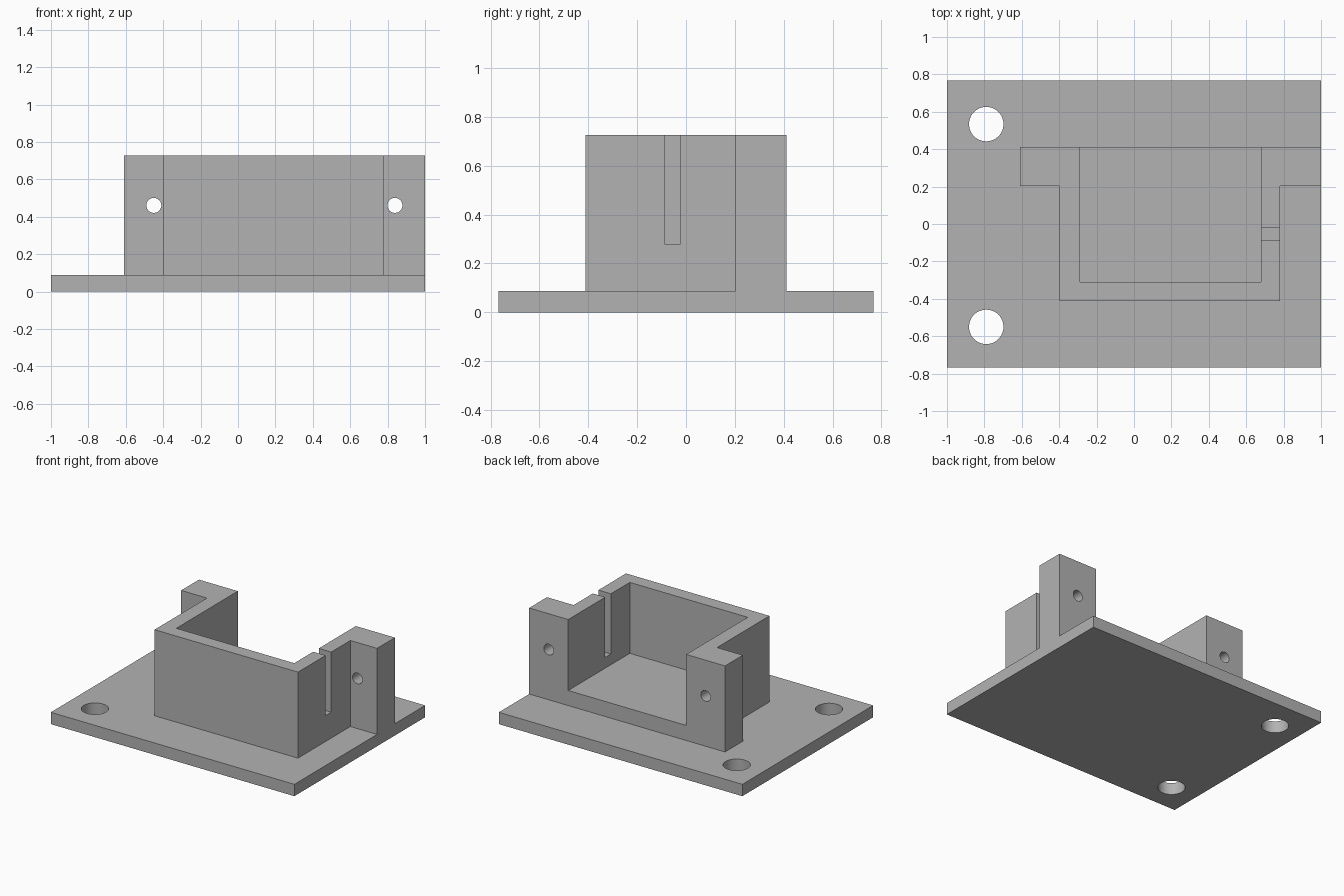
import bpy, bmesh, math

if "Cube" in bpy.data.objects:
    bpy.data.objects.remove(bpy.data.objects["Cube"])

BASE_TOP, TOP, FLOOR = 0.088, 0.727, 0.2

grey = bpy.data.materials.new("plain_grey")
grey.diffuse_color = (0.45, 0.45, 0.45, 1)
grey.use_nodes = True
grey.node_tree.nodes["Principled BSDF"].inputs["Base Color"].default_value = grey.diffuse_color


def prism(name, outline, z0, z1):
    """Extrude a flat outline upward into a closed solid."""
    bm = bmesh.new()
    face = bm.faces.new([bm.verts.new((x, y, z0)) for x, y in outline])
    top = bmesh.ops.extrude_face_region(bm, geom=[face])["geom"]
    bmesh.ops.translate(bm, vec=(0, 0, z1 - z0),
                        verts=[v for v in top if isinstance(v, bmesh.types.BMVert)])
    bmesh.ops.recalc_face_normals(bm, faces=bm.faces)
    mesh = bpy.data.meshes.new(name)
    bm.to_mesh(mesh)
    bm.free()
    mesh.materials.append(grey)
    ob = bpy.data.objects.new(name, mesh)
    bpy.context.collection.objects.link(ob)
    return ob


def box(name, x0, x1, y0, y1, z0, z1):
    return prism(name, [(x0, y0), (x1, y0), (x1, y1), (x0, y1)], z0, z1)


def cylinder(name, r, depth, loc, rot=(0, 0, 0)):
    bpy.ops.mesh.primitive_cylinder_add(vertices=48, radius=r, depth=depth,
                                        location=loc, rotation=rot)
    ob = bpy.context.object
    ob.name = name
    ob.data.materials.append(grey)
    return ob


def combine(target, tool, operation):
    """Apply a boolean and remove the helper."""
    mod = target.modifiers.new("bool", "BOOLEAN")
    mod.operation, mod.object, mod.solver = operation, tool, "EXACT"
    bpy.context.view_layer.objects.active = target
    bpy.ops.object.modifier_apply(modifier=mod.name)
    bpy.data.objects.remove(tool, do_unlink=True)


# Base plate fused with the T-shaped housing (box plus rear ears)
bracket = box("mounting_bracket", -1, 1, -0.767, 0.767, 0, BASE_TOP)
housing = prism("housing", [(-0.397, -0.412), (0.781, -0.412), (0.781, 0.203),
                            (1, 0.203), (1, 0.412), (-0.609, 0.412),
                            (-0.609, 0.203), (-0.397, 0.203)], 0.04, TOP)
combine(bracket, housing, "UNION")

# Cavity open at the top and back, and the cable slot in the right wall
combine(bracket, box("cavity", -0.29, 0.679, -0.31, 0.6, FLOOR, 1), "DIFFERENCE")
combine(bracket, box("slot", 0.6, 0.85, -0.088, -0.022, 0.28, 1), "DIFFERENCE")

# Large mounting holes in the plate
for y in (0.534, -0.55):
    combine(bracket, cylinder("plate_hole", 0.092, 0.4, (-0.79, y, 0.04)), "DIFFERENCE")

# Small screw holes through the ears
for x in (-0.45, 0.839):
    combine(bracket, cylinder("ear_hole", 0.04, 0.5, (x, 0.31, 0.461),
                              (math.pi / 2, 0, 0)), "DIFFERENCE")

# Smooth hole walls, crisp edges elsewhere
bpy.ops.object.select_all(action="DESELECT")
bracket.select_set(True)
bpy.context.view_layer.objects.active = bracket
bpy.ops.object.shade_smooth_by_angle(angle=math.radians(30))
